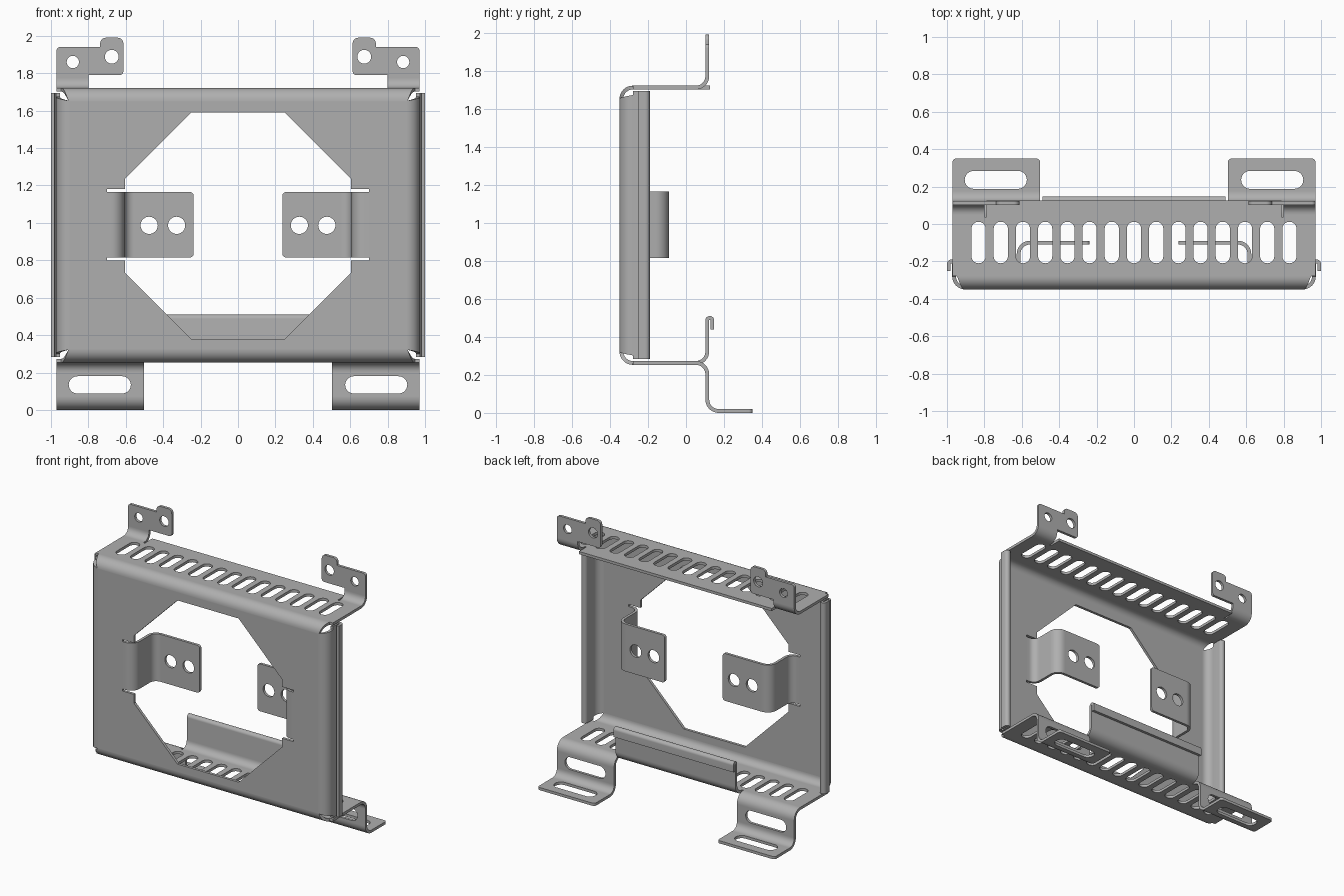
import bpy, bmesh, math
from mathutils import Vector

if "Cube" in bpy.data.objects:
    bpy.data.objects.remove(bpy.data.objects["Cube"], do_unlink=True)

T = 0.02          # sheet thickness
R = 0.06          # bend radius at mid sheet
FRONT, BACK = -0.34, 0.112
TOP, BOTTOM = 1.712, 0.263
SIDE = 0.962

steel = bpy.data.materials.new("steel_grey")
steel.use_nodes = True
steel.diffuse_color = (0.43, 0.43, 0.43, 1)
steel.node_tree.nodes["Principled BSDF"].inputs["Base Color"].default_value = (0.43, 0.43, 0.43, 1)


def rounded(points, closed=False, seg=8):
    """Replace every (u, v, radius) corner by an arc."""
    out = []
    n = len(points)
    for i, p in enumerate(points):
        c = Vector(p[:2])
        if len(p) == 2 or (not closed and i in (0, n - 1)):
            out.append(c)
            continue
        a = (Vector(points[i - 1][:2]) - c).normalized()
        b = (Vector(points[(i + 1) % n][:2]) - c).normalized()
        half = a.angle(b) / 2
        centre = c + (a + b).normalized() * p[2] / math.sin(half)
        v0 = c + a * p[2] / math.tan(half) - centre
        v1 = c + b * p[2] / math.tan(half) - centre
        phi = math.pi - 2 * half
        for k in range(seg + 1):
            s = k / seg
            out.append(centre + (v0 * math.sin((1 - s) * phi) + v1 * math.sin(s * phi)) / math.sin(phi))
    clean = [out[0]]
    for q in out[1:]:
        if (q - clean[-1]).length > 1e-5:
            clean.append(q)
    return clean


def circle(u, v, r):
    return [Vector((u + r * math.cos(k * math.tau / 32), v + r * math.sin(k * math.tau / 32))) for k in range(32)]


def slot(u0, u1, v0, v1):
    r = min(u1 - u0, v1 - v0) / 2 - 1e-4
    return rounded([(u0, v0, r), (u1, v0, r), (u1, v1, r), (u0, v1, r)], True)


def finish(obj, mirror):
    bm = bmesh.new()
    bm.from_mesh(obj.data)
    bmesh.ops.remove_doubles(bm, verts=bm.verts, dist=1e-5)
    bmesh.ops.recalc_face_normals(bm, faces=bm.faces)
    bm.to_mesh(obj.data)
    bm.free()
    obj.data.materials.clear()
    obj.data.materials.append(steel)
    bpy.ops.object.select_all(action='DESELECT')
    obj.select_set(True)
    bpy.context.view_layer.objects.active = obj
    bpy.ops.object.shade_smooth_by_angle(angle=math.radians(30))
    if mirror:
        obj.modifiers.new("Mirror", 'MIRROR').use_mirror_merge = False


def panel(name, plane, level, outline, holes=(), mirror=False):
    """Flat sheet with cut-outs, lying in the xz or xy plane."""
    curve = bpy.data.curves.new(name, 'CURVE')
    curve.dimensions = '2D'
    curve.fill_mode = 'BOTH'
    curve.extrude = T / 2
    for loop in [rounded(outline, True)] + list(holes):
        spline = curve.splines.new('POLY')
        spline.points.add(len(loop) - 1)
        for pt, co in zip(spline.points, loop):
            pt.co = (co[0], co[1], 0, 1)
        spline.use_cyclic_u = True
    obj = bpy.data.objects.new(name, curve)
    bpy.context.collection.objects.link(obj)
    bpy.ops.object.select_all(action='DESELECT')
    obj.select_set(True)
    bpy.context.view_layer.objects.active = obj
    bpy.ops.object.convert(target='MESH')
    obj = bpy.context.view_layer.objects.active
    for v in obj.data.vertices:
        x, y, z = v.co
        v.co = (x, level + z, y) if plane == 'xz' else (x, y, level + z)
    finish(obj, mirror)


def strip(name, axis, path, span, end_span=None, mirror=False):
    """Bent sheet: a (y, z) path swept along x, or an (x, y) path along z."""
    pts = rounded(path)
    end_span = end_span or span
    bm = bmesh.new()
    rings = []
    for i, p in enumerate(pts):
        d = (pts[min(i + 1, len(pts) - 1)] - pts[max(i - 1, 0)]).normalized()
        off = Vector((-d.y, d.x)) * T / 2
        f = i / (len(pts) - 1)
        lo, hi = (s + (e - s) * f for s, e in zip(span, end_span))
        ring = []
        for q, w in ((p + off, lo), (p + off, hi), (p - off, hi), (p - off, lo)):
            ring.append(bm.verts.new((w, q.x, q.y) if axis == 'x' else (q.x, q.y, w)))
        rings.append(ring)
    for a, b in zip(rings, rings[1:]):
        for k in range(4):
            bm.faces.new((a[k], a[(k + 1) % 4], b[(k + 1) % 4], b[k]))
    bm.faces.new(rings[0])
    bm.faces.new(rings[-1])
    mesh = bpy.data.meshes.new(name)
    bm.to_mesh(mesh)
    bm.free()
    obj = bpy.data.objects.new(name, mesh)
    bpy.context.collection.objects.link(obj)
    finish(obj, mirror)


# Front plate with octagonal opening and relief notches
half = [(0.25, 1.59), (0.605, 1.235), (0.605, 1.18), (0.7, 1.18),
        (0.7, 0.8), (0.605, 0.8), (0.605, 0.735), (0.25, 0.38)]
opening = half + [(-x, z) for x, z in reversed(half)]
zlo, zhi = BOTTOM + R + 0.002, TOP - R - 0.002
panel("front_plate", 'xz', FRONT, [(-0.9, zlo), (0.9, zlo), (0.9, zhi), (-0.9, zhi)], [opening])

# Bends from the front plate, tapered at the corner reliefs
y0 = FRONT + R + 0.002
for name, z, start in (("top_bend", TOP, zhi), ("bottom_bend", BOTTOM, zlo)):
    strip(name, 'x', [(FRONT, start), (FRONT, z, R), (y0, z)], (-0.902, 0.902), (-0.95, 0.95))
strip("side_bends", 'z', [(0.9, FRONT), (SIDE, FRONT, R), (SIDE, y0)],
      (zlo, zhi), (zlo - 0.025, zhi + 0.025), mirror=True)

# Side flanges with outward hems
strip("side_flanges", 'z', [(SIDE, y0), (SIDE, -0.2, 0.0139), (0.99, -0.2, 0.0139), (0.99, -0.25)],
      (0.283, 1.695), mirror=True)

# Slotted top and bottom flanges
slots = [slot(x - 0.038, x + 0.038, -0.21, 0.012) for x in (0.1187 * i for i in range(-7, 8))]
y1 = BACK - R - 0.004
edge = [(0.97, y0), (0.97, y1), (0.8, y1), (0.8, y1 - 0.01), (0.788, y1 - 0.01), (0.788, 0.125)]
panel("top_flange", 'xy', TOP, edge + [(-x, y) for x, y in reversed(edge)], slots)
panel("bottom_flange", 'xy', BOTTOM, [(0.97, y0), (0.97, y1), (-0.97, y1), (-0.97, y0)], slots)

# Upper ears: bend, then upright plate with two holes
z1 = TOP + R + 0.004
strip("ear_bends", 'x', [(y1, TOP), (BACK, TOP, R), (BACK, z1)], (0.8, 0.97), mirror=True)
panel("ear_plates", 'xz', BACK,
      [(0.8, z1), (0.8, 1.79), (0.613, 1.79, 0.02), (0.613, 1.99, 0.03), (0.737, 1.99, 0.03),
       (0.737, 1.94), (0.97, 1.94, 0.02), (0.97, z1)],
      [circle(0.675, 1.888, 0.037), circle(0.883, 1.86, 0.033)], mirror=True)

# Lower feet: bend down, slotted upright, bend back, slotted pad
z2, z3, y2 = BOTTOM - R - 0.004, 0.074, BACK + R + 0.004
strip("foot_upper_bends", 'x', [(y1, BOTTOM), (BACK, BOTTOM, R), (BACK, z2)], (0.502, 0.97), mirror=True)
panel("foot_uprights", 'xz', BACK, [(0.502, z3), (0.97, z3), (0.97, z2), (0.502, z2)],
      [slot(0.573, 0.905, 0.088, 0.18)], mirror=True)
strip("foot_lower_bends", 'x', [(BACK, z3), (BACK, T / 2, R), (y2, T / 2)], (0.502, 0.97), mirror=True)
panel("foot_pads", 'xy', T / 2, [(0.502, y2), (0.97, y2), (0.97, 0.35, 0.02), (0.502, 0.35, 0.02)],
      [slot(0.573, 0.905, 0.188, 0.284)], mirror=True)

# Hemmed lip between the feet
strip("rear_lip", 'x', [(y1, BOTTOM), (BACK, BOTTOM, R), (BACK, 0.5, 0.0129), (0.138, 0.5, 0.0129), (0.138, 0.44)],
      (-0.49, 0.49))

# Inner tabs: joggled back from the front plate, with two holes
TAB_X, TAB_Y = 0.617, -0.1
strip("inner_tab_bends", 'z', [(0.7, FRONT), (TAB_X, FRONT, R), (TAB_X, TAB_Y, R), (0.55, TAB_Y)],
      (0.815, 1.165), mirror=True)
panel("inner_tabs", 'xz', TAB_Y,
      [(0.55, 0.815), (0.55, 1.165), (0.237, 1.165, 0.02), (0.237, 0.815, 0.02)],
      [circle(0.475, 0.987, 0.046), circle(0.328, 0.987, 0.046)], mirror=True)
